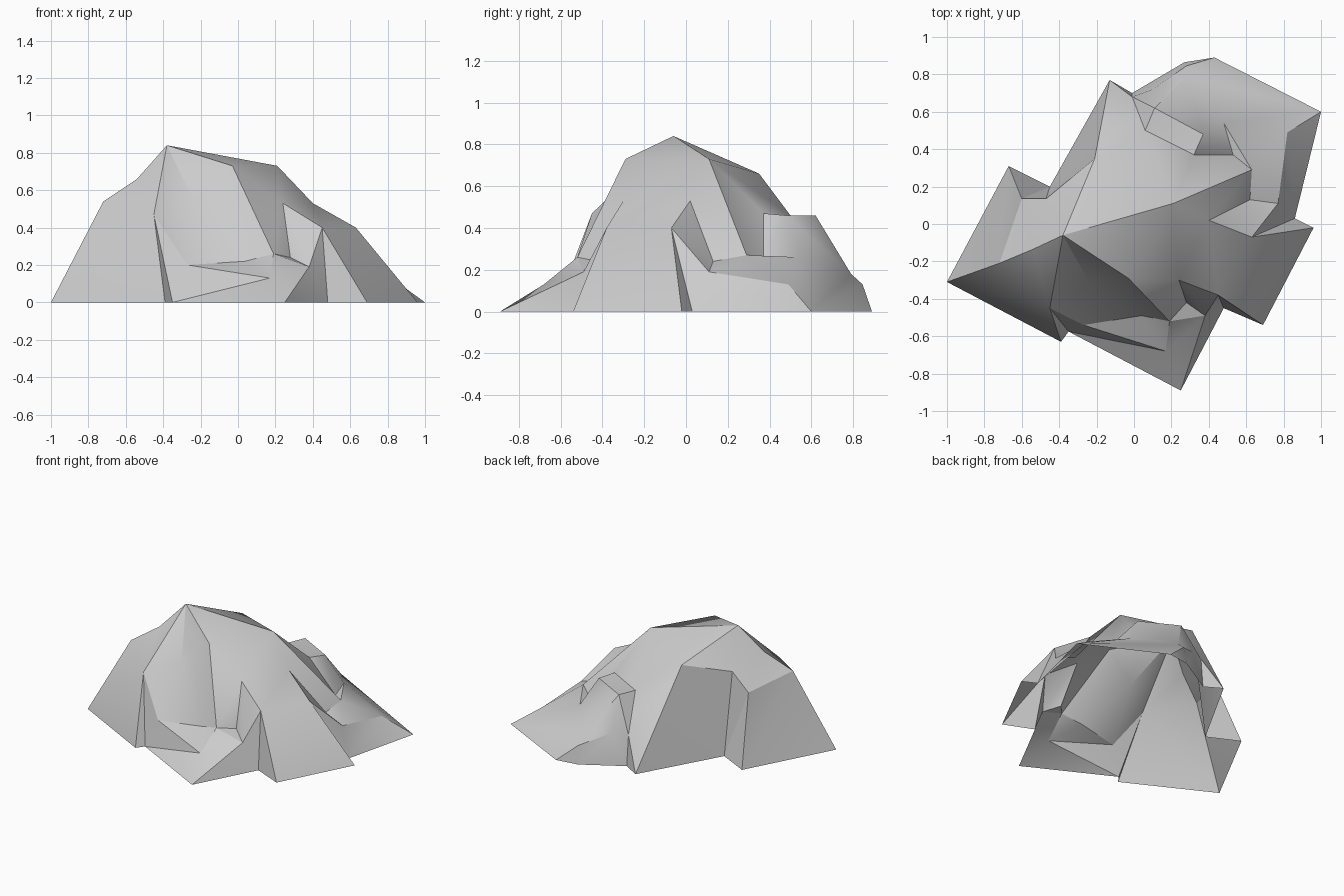
import bpy
import math
from mathutils import Vector
from mathutils.geometry import delaunay_2d_cdt

cube = bpy.data.objects.get("Cube")
if cube:
    bpy.data.objects.remove(cube, do_unlink=True)

# Ground outline, counter-clockwise from the far left corner (z = 0)
foot = {
    "west_toe": (-1, -.31), "front_west_toe": (-.39, -.63),
    "front_notch": (-.35, -.575), "front_toe": (.25, -.89),
    "east_front_notch": (.48, -.45), "east_front_toe": (.69, -.54),
    "east_toe": (.96, -.02), "east_notch": (.86, .03),
    "back_east_toe": (1, .6), "back_toe": (.43, .89),
    "back_mid_toe": (.27, .865), "back_notch": (-.01, .7),
    "back_west_toe": (-.13, .77), "west_notch": (-.45, .2),
    "west_back_toe": (-.67, .31),
}

# Upper corners of the boulder
crest = {
    "summit": (-.38, -.06, .84), "brow": (-.03, -.29, .73),
    "crown": (.21, .11, .73), "west_ridge": (-.54, -.135, .66),
    "west_shoulder": (-.72, -.21, .54), "west_cleft": (-.6, .135, .48),
    "west_saddle": (-.47, .135, .6), "back_shoulder": (-.21, .35, .66),
}
front_ledges = {
    "front_shoulder": (-.45, -.45, .47), "alcove_top": (-.24, -.31, .55),
    "alcove_floor": (-.27, -.54, .2), "alcove_end": (.04, -.49, .22),
    "front_rib": (.19, -.52, .26), "front_step": (.17, -.68, .13),
    "niche_top": (.24, -.3, .53), "niche_floor": (.28, -.42, .24),
    "niche_side": (.38, -.49, .19),
}
east_ledges = {
    "block_front": (.45, -.38, .4), "block_back": (.63, -.07, .4),
    "east_peak": (.4, .02, .53), "east_hollow": (.62, .13, .24),
    "east_step": (.77, .11, .19), "east_rib": (.63, .29, .27),
    "east_low": (.82, .49, .13), "pocket": (.53, .37, .25),
    "pocket_rim": (.32, .37, .47),
}
back_ledges = {
    "terrace_west": (.06, .5, .46), "terrace_tip": (.11, .62, .46),
    "terrace_east": (.37, .48, .46), "back_rib": (.48, .54, .26),
    "back_sill_west": (-.01, .68, .22), "back_sill": (.1, .72, .22),
    "back_step": (.28, .79, .18), "back_lip": (.28, .845, .13),
}

# Ridges and creases that the faces must follow
crest_ridges = [
    ("summit", "west_ridge", "west_shoulder", "west_toe"),
    ("summit", "brow", "crown", "summit"),
    ("summit", "front_shoulder", "west_shoulder", "west_cleft", "west_saddle", "summit"),
    ("west_shoulder", "west_back_toe", "west_cleft", "west_notch", "west_saddle"),
    ("west_saddle", "back_shoulder", "summit"),
    ("west_notch", "back_shoulder", "back_west_toe"),
    ("crown", "back_shoulder", "terrace_west", "crown"),
    ("back_west_toe", "back_sill_west", "terrace_west"),
    ("back_shoulder", "back_sill_west", "back_notch"),
]
front_ridges = [
    ("front_west_toe", "front_shoulder", "alcove_top", "brow"),
    ("front_shoulder", "alcove_floor", "front_step", "front_toe"),
    ("front_notch", "alcove_floor", "alcove_end", "alcove_top"),
    ("alcove_end", "front_rib", "brow", "niche_top", "front_rib", "front_step"),
    ("front_notch", "front_step", "niche_side", "east_front_notch"),
    ("niche_top", "niche_floor", "niche_side", "niche_top", "block_front", "niche_side"),
    ("front_rib", "niche_side", "front_toe"),
    ("block_front", "east_front_notch"),
]
east_ridges = [
    ("crown", "niche_top", "east_peak", "crown"),
    ("block_front", "east_peak", "block_back", "block_front"),
    ("block_front", "east_front_toe", "block_back", "east_toe"),
    ("block_back", "east_notch", "east_step", "block_back"),
    ("crown", "east_rib", "east_peak", "east_hollow", "east_rib", "east_step"),
    ("block_back", "east_hollow", "east_step"),
    ("east_step", "east_low", "east_notch"),
    ("east_rib", "east_low", "back_east_toe"),
]
back_ridges = [
    ("crown", "pocket_rim", "terrace_east", "back_rib", "east_rib", "pocket", "back_rib"),
    ("pocket", "pocket_rim"),
    ("back_rib", "back_east_toe", "back_step", "terrace_east"),
    ("back_rib", "back_step"),
    ("terrace_west", "terrace_tip", "terrace_east"),
    ("terrace_tip", "back_sill", "back_sill_west"),
    ("terrace_tip", "back_step", "back_sill"),
    ("back_step", "back_lip", "back_east_toe"),
    ("back_sill", "back_lip", "back_toe"),
]


def build_boulder():
    """Triangulate the plan along its ridges, then lift every corner."""
    points = {name: Vector((*xy, 0)) for name, xy in foot.items()}
    for group in (crest, front_ledges, east_ledges, back_ledges):
        points.update({name: Vector(co) for name, co in group.items()})
    index = {name: i for i, name in enumerate(points)}
    plan = [co.xy for co in points.values()]

    edges = set()
    loop = list(foot)
    paths = [loop + loop[:1], *crest_ridges, *front_ridges, *east_ridges, *back_ridges]
    for path in paths:
        for a, b in zip(path, path[1:]):
            edges.add(tuple(sorted((index[a], index[b]))))

    flat, _, faces, *_ = delaunay_2d_cdt(plan, sorted(edges), [], 1, 1e-5)
    lifted = []
    for xy in flat:
        nearest = min(points.values(), key=lambda co: (co.xy - xy).length)
        lifted.append((xy.x, xy.y, nearest.z))

    mesh = bpy.data.meshes.new("boulder")
    mesh.from_pydata(lifted, [], faces)
    mesh.update()
    boulder = bpy.data.objects.new("boulder", mesh)
    bpy.context.collection.objects.link(boulder)
    return boulder


def make_material(name, color):
    material = bpy.data.materials.new(name)
    material.use_nodes = True
    material.diffuse_color = color
    material.node_tree.nodes["Principled BSDF"].inputs["Base Color"].default_value = color
    return material


boulder = build_boulder()
boulder.data.materials.append(make_material("pale_grey_stone", (.6, .6, .6, 1)))

# Soft shading across shallow facets, sharp along the ridges
bpy.ops.object.select_all(action="DESELECT")
boulder.select_set(True)
bpy.context.view_layer.objects.active = boulder
bpy.ops.object.shade_smooth_by_angle(angle=math.radians(30))
